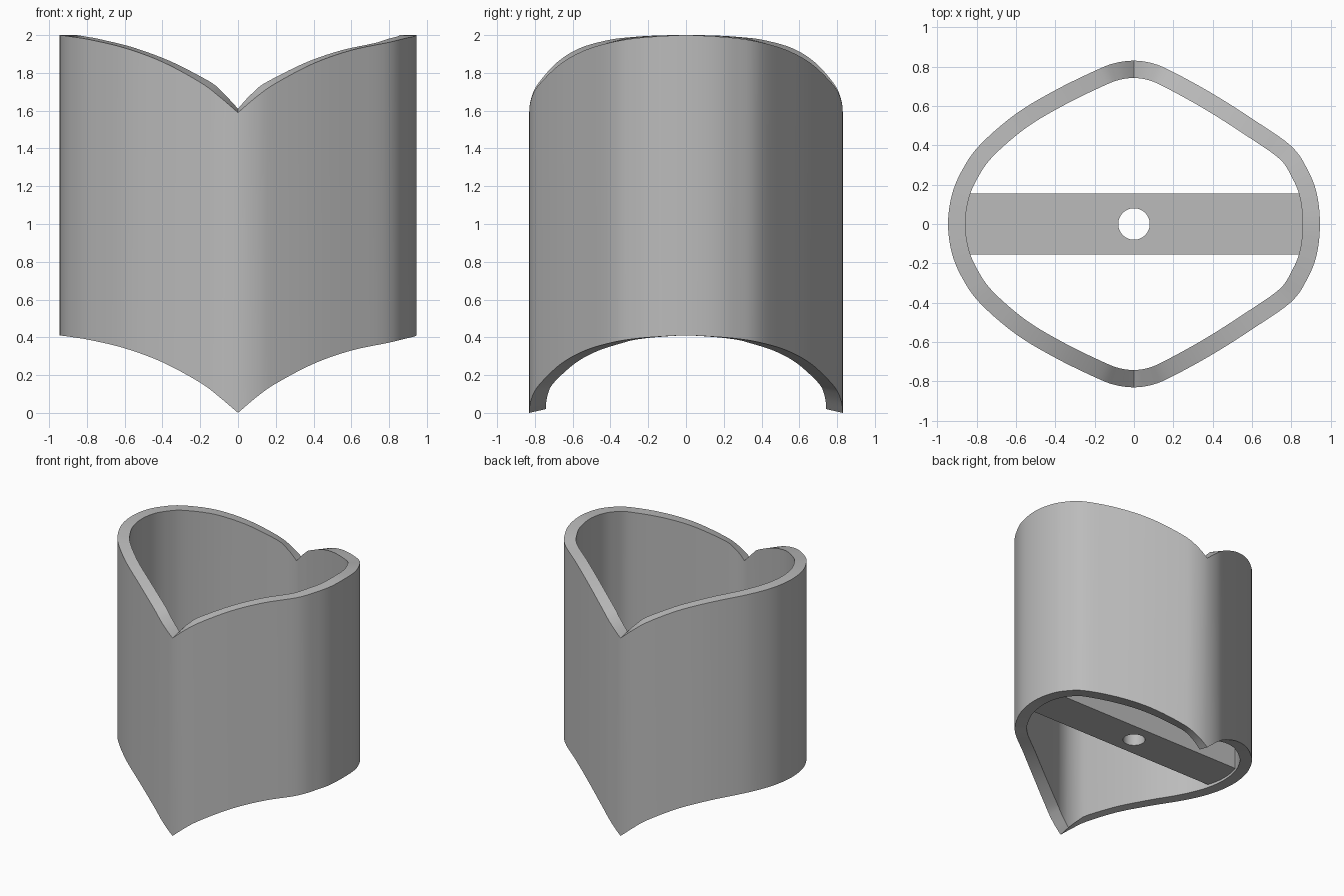
import bpy, bmesh
from mathutils import Vector

cube = bpy.data.objects.get("Cube")
if cube:
    bpy.data.objects.remove(cube)

WALL = 0.088      # wall thickness
DROP = 1.59       # vertical distance from top rim to bottom rim
STEPS = 5         # curve steps between profile points

grey = bpy.data.materials.new("plain grey")
grey.use_nodes = True
COLOUR = (0.5, 0.5, 0.5, 1)
grey.diffuse_color = COLOUR
grey.node_tree.nodes["Principled BSDF"].inputs["Base Color"].default_value = COLOUR

# Top rim of one quarter on each side, from the side to the middle: |x|, |y|, z
LEFT_RIM = [(.945, 0, 2), (.93, .15, 1.993), (.885, .27, 1.983), (.8, .395, 1.962),
            (.6, .535, 1.92), (.4, .662, 1.85), (.2, .772, 1.745), (.1, .815, 1.675), (0, .83, 1.59)]
RIGHT_RIM = [(.945, 0, 2), (.925, .15, 1.998), (.87, .28, 1.99), (.78, .405, 1.975),
             (.6, .56, 1.932), (.4, .68, 1.858), (.2, .778, 1.75), (.1, .817, 1.675), (0, .83, 1.59)]


def smooth_quarter(points):
    """Catmull-Rom curve through the quarter, without its last point."""
    pts = [Vector(p) for p in points]
    before = Vector((pts[1].x, -pts[1].y, pts[1].z))
    after = pts[-1] * 2 - pts[-2]
    after.y = pts[-2].y
    pts = [before] + pts + [after]
    out = []
    for a, b, c, d in zip(pts, pts[1:], pts[2:], pts[3:]):
        for i in range(STEPS):
            t = i / STEPS
            out.append((b * 2 + (c - a) * t + (a * 2 - b * 5 + c * 4 - d) * t * t
                        + (b * 3 - a - c * 3 + d) * t ** 3) / 2)
    return out


def flip(points, sx, sy):
    return [Vector((p.x * sx, p.y * sy, p.z)) for p in points]


def closed_rim():
    """Whole top rim, anticlockwise."""
    left, right = smooth_quarter(LEFT_RIM), smooth_quarter(RIGHT_RIM)
    middle = [Vector(LEFT_RIM[-1])]
    back_right = (flip(right, -1, 1) + middle)[::-1][1:]
    front_left = (flip(left, 1, -1) + flip(middle, 1, -1))[::-1][:-1]
    return left + middle + back_right + flip(right, -1, -1)[1:] + front_left


def inset(points):
    """Offset the rim inwards by the wall thickness."""
    out = []
    for i, p in enumerate(points):
        along = points[(i + 1) % len(points)] - points[i - 1]
        inward = Vector((-along.y, along.x, 0)).normalized()
        q = p + inward * WALL
        q.z += 0.02 * (abs(p.y) / 0.83) ** 8
        out.append(q)
    return out


def finish(obj):
    obj.data.materials.clear()
    obj.data.materials.append(grey)
    bpy.ops.object.select_all(action='DESELECT')
    obj.select_set(True)
    bpy.context.view_layer.objects.active = obj
    bpy.ops.object.shade_smooth_by_angle(angle=0.5)


# Curved tube wall with a swooping rim at top and bottom
outer = closed_rim()
inner = inset(outer)
down = Vector((0, 0, -DROP))
loops = [outer, inner, [p + down for p in inner], [p + down for p in outer]]
bm = bmesh.new()
rings = [[bm.verts.new(p) for p in loop] for loop in loops]
n = len(outer)
for k in range(4):
    a, b = rings[k], rings[(k + 1) % 4]
    for i in range(n):
        j = (i + 1) % n
        bm.faces.new((a[i], a[j], b[j], b[i]))
bmesh.ops.recalc_face_normals(bm, faces=bm.faces)
mesh = bpy.data.meshes.new("curved_wall")
bm.to_mesh(mesh)
bm.free()
wall = bpy.data.objects.new("curved_wall", mesh)
bpy.context.collection.objects.link(wall)
finish(wall)

# Cross bar with a round hole in its middle
BAR_BOTTOM, BAR_HEIGHT = 0.43, 0.3
bar_z = BAR_BOTTOM + BAR_HEIGHT / 2
bpy.ops.mesh.primitive_cube_add(size=1, location=(0, 0, bar_z))
bar = bpy.context.object
bar.name = "cross_bar"
bar.scale = (1.76, 0.31, BAR_HEIGHT)
bpy.ops.object.transform_apply(location=False, rotation=False, scale=True)
bpy.ops.mesh.primitive_cylinder_add(vertices=48, radius=0.08, depth=1, location=(0, 0, bar_z))
cutter = bpy.context.object
cutter.name = "hole_cutter"
cutter.hide_render = True
bpy.context.view_layer.objects.active = bar
cut = bar.modifiers.new("hole", 'BOOLEAN')
cut.operation = 'DIFFERENCE'
cut.solver = 'EXACT'
cut.object = cutter
bpy.ops.object.modifier_apply(modifier=cut.name)
bpy.data.objects.remove(cutter)
finish(bar)
